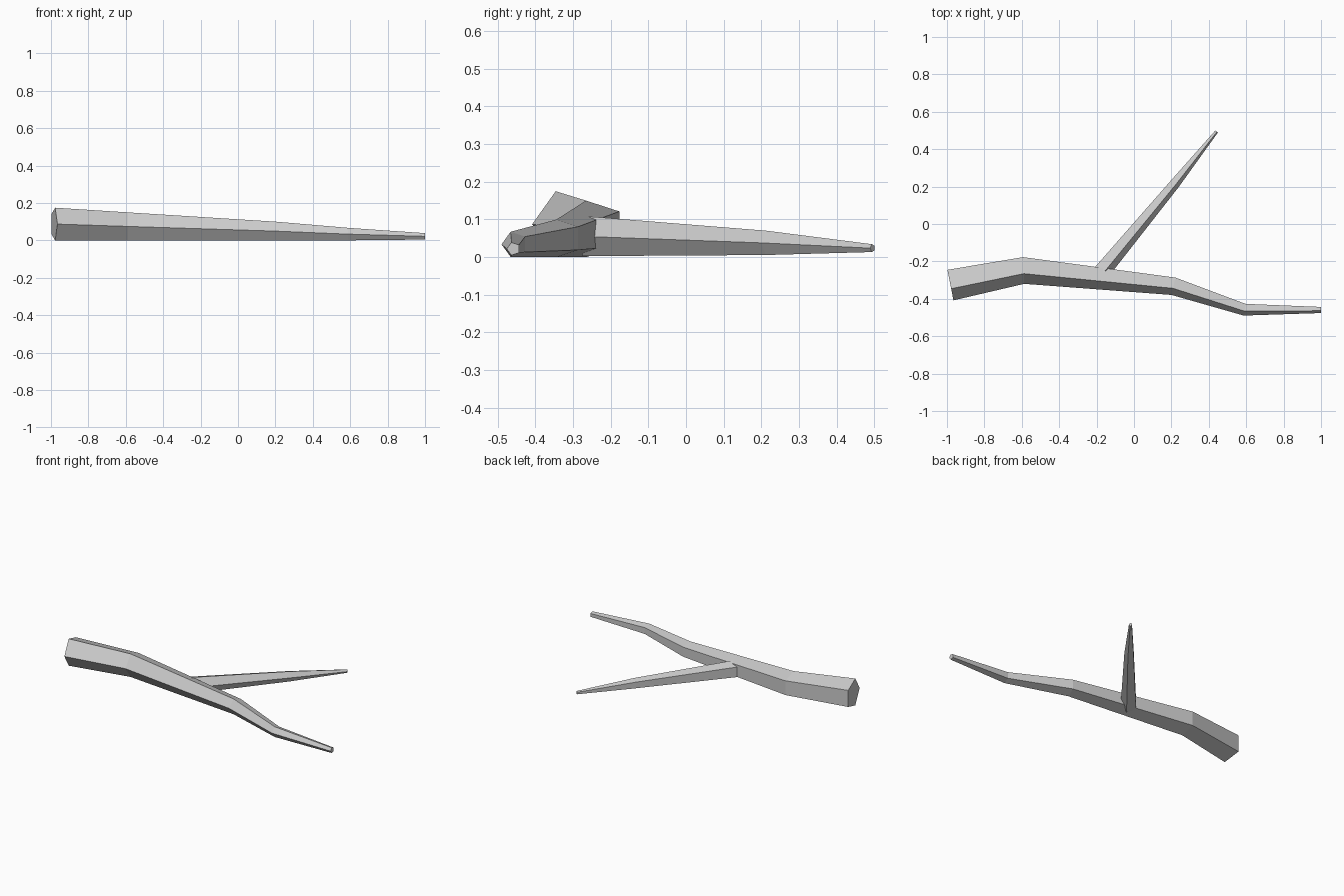
import bpy
import bmesh
from math import cos, sin, tau
from mathutils import Vector

cube = bpy.data.objects.get("Cube")
if cube:
    bpy.data.objects.remove(cube, do_unlink=True)

SIDES = 5

bark = bpy.data.materials.new("pale grey bark")
bark.use_nodes = True
colour = (0.6, 0.6, 0.6, 1)
bark.diffuse_color = colour
bark.node_tree.nodes["Principled BSDF"].inputs["Base Color"].default_value = colour


def limb(name, stations, squash=1.0):
    """Tapered five-sided limb through (x, y, z, radius) stations, one edge facing right of the path."""
    bm = bmesh.new()
    points = [Vector(s[:3]) for s in stations]
    rings = []
    for i, (centre, station) in enumerate(zip(points, stations)):
        # Each ring stands upright, square to the averaged heading
        heading = Vector((0, 0, 0))
        if i > 0:
            heading += (centre - points[i - 1]).normalized()
        if i < len(points) - 1:
            heading += (points[i + 1] - centre).normalized()
        side = Vector((heading.y, -heading.x, 0)).normalized()
        radius = station[3]
        ring = []
        for k in range(SIDES):
            a = tau * k / SIDES
            offset = side * cos(a) * radius * squash + Vector((0, 0, sin(a) * radius))
            ring.append(bm.verts.new(centre + offset))
        rings.append(ring)
    for a, b in zip(rings, rings[1:]):
        for k in range(SIDES):
            n = (k + 1) % SIDES
            bm.faces.new((a[k], a[n], b[n], b[k]))
    bm.faces.new(rings[0])
    bm.faces.new(rings[-1])
    bmesh.ops.recalc_face_normals(bm, faces=bm.faces)
    mesh = bpy.data.meshes.new(name)
    bm.to_mesh(mesh)
    bm.free()
    mesh.materials.append(bark)
    obj = bpy.data.objects.new(name, mesh)
    bpy.context.collection.objects.link(obj)
    return obj


# Main crooked stem, thick end to thin end
limb("main_stem", [
    (-0.983, -0.318, 0.0875, 0.092),
    (-0.59, -0.241, 0.075, 0.079),
    (0.212, -0.328, 0.050, 0.0525),
    (0.592, -0.455, 0.034, 0.035),
    (1.0, -0.458, 0.022, 0.018),
])

# Side twig growing out of the stem
limb("side_twig", [
    (-0.185, -0.264, 0.056, 0.056),
    (0.217, 0.218, 0.038, 0.034),
    (0.441, 0.495, 0.024, 0.011),
], squash=0.88)
